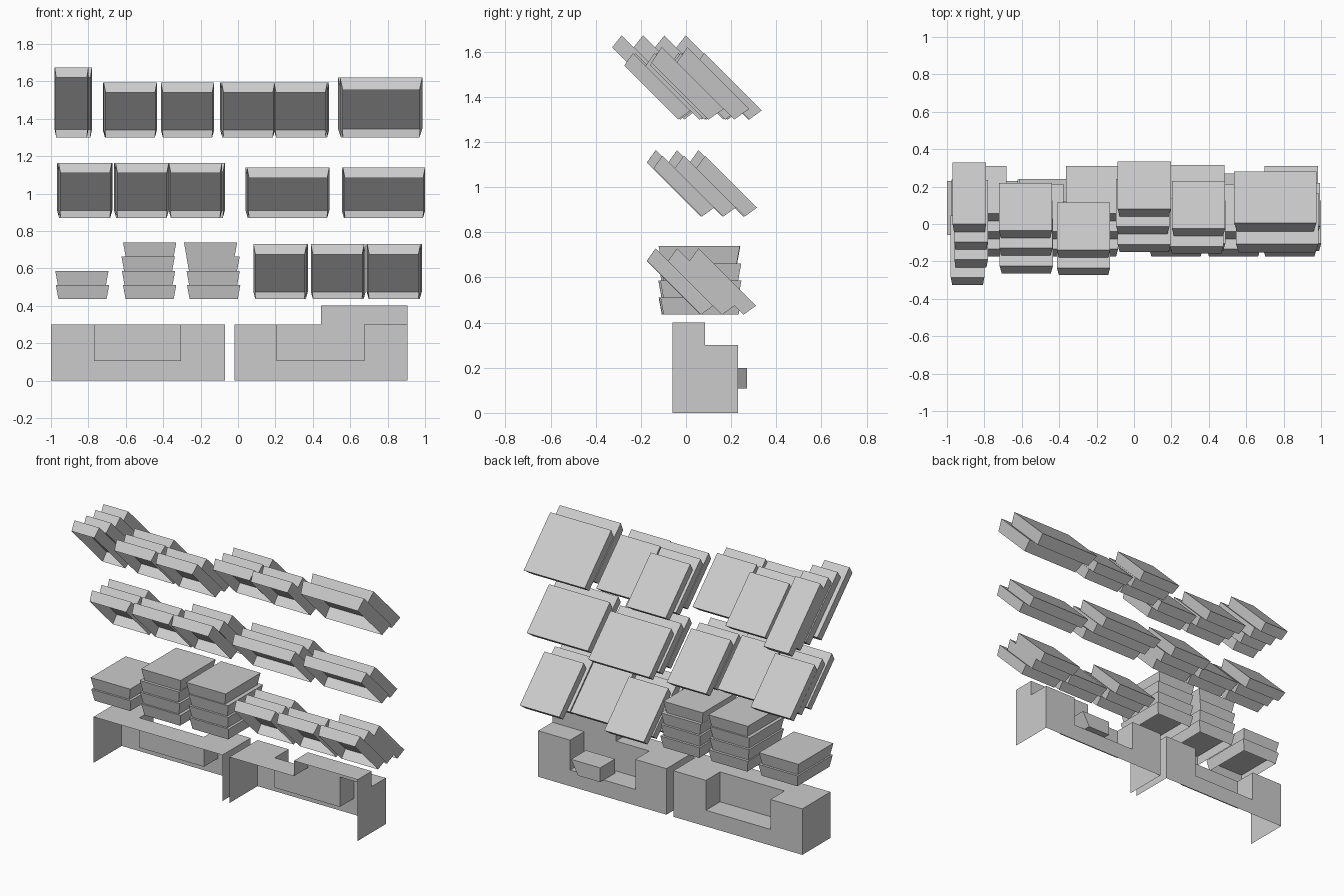
import bpy, bmesh, random
from math import pi, sqrt
from mathutils import Matrix, Vector

random.seed(4)
if "Cube" in bpy.data.objects:
    bpy.data.objects.remove(bpy.data.objects["Cube"])

grey = bpy.data.materials.new("plain grey")
grey.use_nodes = True
grey.diffuse_color = (0.6, 0.6, 0.6, 1)
grey.node_tree.nodes["Principled BSDF"].inputs["Base Color"].default_value = (0.6, 0.6, 0.6, 1)


def finish(bm, name):
    mesh = bpy.data.meshes.new(name)
    bm.to_mesh(mesh)
    bm.free()
    mesh.materials.append(grey)
    obj = bpy.data.objects.new(name, mesh)
    bpy.context.collection.objects.link(obj)
    return obj


def tray(name, width, length, depth, inset, matrix):
    """Tapered shell with a closed wide top and an open narrow bottom."""
    bm = bmesh.new()
    bmesh.ops.create_cube(bm, size=1)
    for v in bm.verts:
        low = v.co.z < 0
        shrink = inset * 2 if low else 0
        v.co.x *= width - shrink
        v.co.y *= length - shrink
        v.co.z = -depth if low else 0
    bottom = [f for f in bm.faces if f.normal.z < -0.5]
    bmesh.ops.delete(bm, geom=bottom, context='FACES_ONLY')
    bm.transform(matrix)
    return finish(bm, name)


def tilted_stack(name, x, base_z, back_y, count, width=0.285, length=0.36,
                 depth=0.067, inset=0.011):
    """Trays leaning back at 45 degrees; back_y belongs to the rearmost one."""
    h = sqrt(0.5)
    for i in range(count):
        y = back_y - i * depth / h
        centre = Vector((x + (random.uniform(-0.012, 0.012) if i else 0),
                         y - length * h / 2,
                         base_z + (depth - inset + length / 2) * h))
        matrix = Matrix.Translation(centre) @ Matrix.Rotation(-pi / 4, 4, 'X')
        tray(f"{name}_{i + 1}", width, length, depth, inset, matrix)


def upright_stack(name, x, count):
    depth = 0.076
    for i in range(count):
        shift = random.uniform(-0.012, 0.012)
        place = Vector((x + shift, 0.062 + shift / 2, 0.435 + depth * (i + 1)))
        tray(f"{name}_{i + 1}", 0.285, 0.36, depth, 0.014, Matrix.Translation(place))


def plate(bm, lo, hi):
    """Rectangle between two corners that share one coordinate."""
    flat = [i for i in range(3) if lo[i] == hi[i]][0]
    a, b = [i for i in range(3) if i != flat]
    corners = []
    for s, t in ((lo, lo), (hi, lo), (hi, hi), (lo, hi)):
        p = list(lo)
        p[a], p[b] = s[a], t[b]
        corners.append(bm.verts.new(p))
    bm.faces.new(corners)


FRONT, MID, BACK = -0.06, 0.085, 0.23
FLOOR, TOP, HIGH = 0.105, 0.3, 0.4


def counter(name, x0, x1, n0, n1, riser=None):
    """Counter shell, open in front and below, with a notch in the back."""
    bm = bmesh.new()
    for x in (x0, x1):
        plate(bm, (x, FRONT, 0), (x, BACK, TOP))
    plate(bm, (x0, BACK, 0), (x1, BACK, FLOOR))
    for a, b in ((x0, n0), (n1, x1)):
        plate(bm, (a, BACK, FLOOR), (b, BACK, TOP))
        plate(bm, (a, MID, TOP), (b, BACK, TOP))
    for x in (n0, n1):
        plate(bm, (x, MID, FLOOR), (x, BACK, TOP))
    plate(bm, (n0, MID, FLOOR), (n1, BACK, FLOOR))
    plate(bm, (n0, MID, FLOOR), (n1, MID, TOP))
    plate(bm, (x0, FRONT, TOP), (x1 if riser is None else riser, MID, TOP))
    # Raised ledge at one end
    if riser is not None:
        for x in (riser, x1):
            plate(bm, (x, FRONT, TOP), (x, MID, HIGH))
        plate(bm, (riser, MID, TOP), (x1, MID, HIGH))
        plate(bm, (riser, FRONT, HIGH), (x1, MID, HIGH))
    bmesh.ops.remove_doubles(bm, verts=bm.verts, dist=0.0005)
    bmesh.ops.recalc_face_normals(bm, faces=bm.faces)
    top = max(bm.faces, key=lambda f: f.calc_center_median().z)
    if top.normal.z < 0:
        bmesh.ops.reverse_faces(bm, faces=bm.faces)
    finish(bm, name)


# Counters
counter("right_counter", -1.0, -0.07, -0.77, -0.305)
counter("left_counter", -0.02, 0.905, 0.205, 0.675, riser=0.445)

# Small box in the left notch, with one slanted end
bm = bmesh.new()
bmesh.ops.create_cube(bm, size=1)
for v in bm.verts:
    v.co.x = 0.43 if v.co.x < 0 else (0.64 if v.co.z > 0 else 0.59)
    v.co.y = 0.117 if v.co.y < 0 else 0.27
    v.co.z = 0.107 if v.co.z < 0 else 0.2
finish(bm, "notch_box")

# Upright trays on the counters
for x, count in ((-0.825, 2), (-0.47, 4), (-0.14, 4)):
    upright_stack(f"upright_tray_{count}_{'right' if x < -0.3 else 'middle'}", x, count)

# Lower row of tilted trays
for i, (x, y, n) in enumerate(((0.23, 0.31, 3), (0.54, 0.215, 2), (0.84, 0.31, 3))):
    tilted_stack(f"lower_tray_{i + 1}", x, 0.435, y, n)

# Middle row
for i, (x, y, n) in enumerate(((-0.825, 0.31, 3), (-0.52, 0.215, 2), (-0.22, 0.31, 3))):
    tilted_stack(f"middle_tray_{i + 1}", x, 0.87, y, n)
for i, (x, y, n) in enumerate(((0.265, 0.315, 3), (0.775, 0.22, 2))):
    tilted_stack(f"middle_wide_tray_{i + 1}", x, 0.87, y, n, width=0.44, length=0.325)

# Upper row
tilted_stack("upper_narrow_tray", -0.88, 1.3, 0.33, 4, width=0.18, length=0.468, inset=0.008)
for i, (x, y, n) in enumerate(((-0.58, 0.22, 3), (-0.27, 0.115, 2),
                               (0.055, 0.335, 3), (0.345, 0.23, 2))):
    tilted_stack(f"upper_tray_{i + 1}", x, 1.3, y, n)
tilted_stack("upper_wide_tray", 0.755, 1.3, 0.28, 2, width=0.44, length=0.388,
             depth=0.08, inset=0.015)
